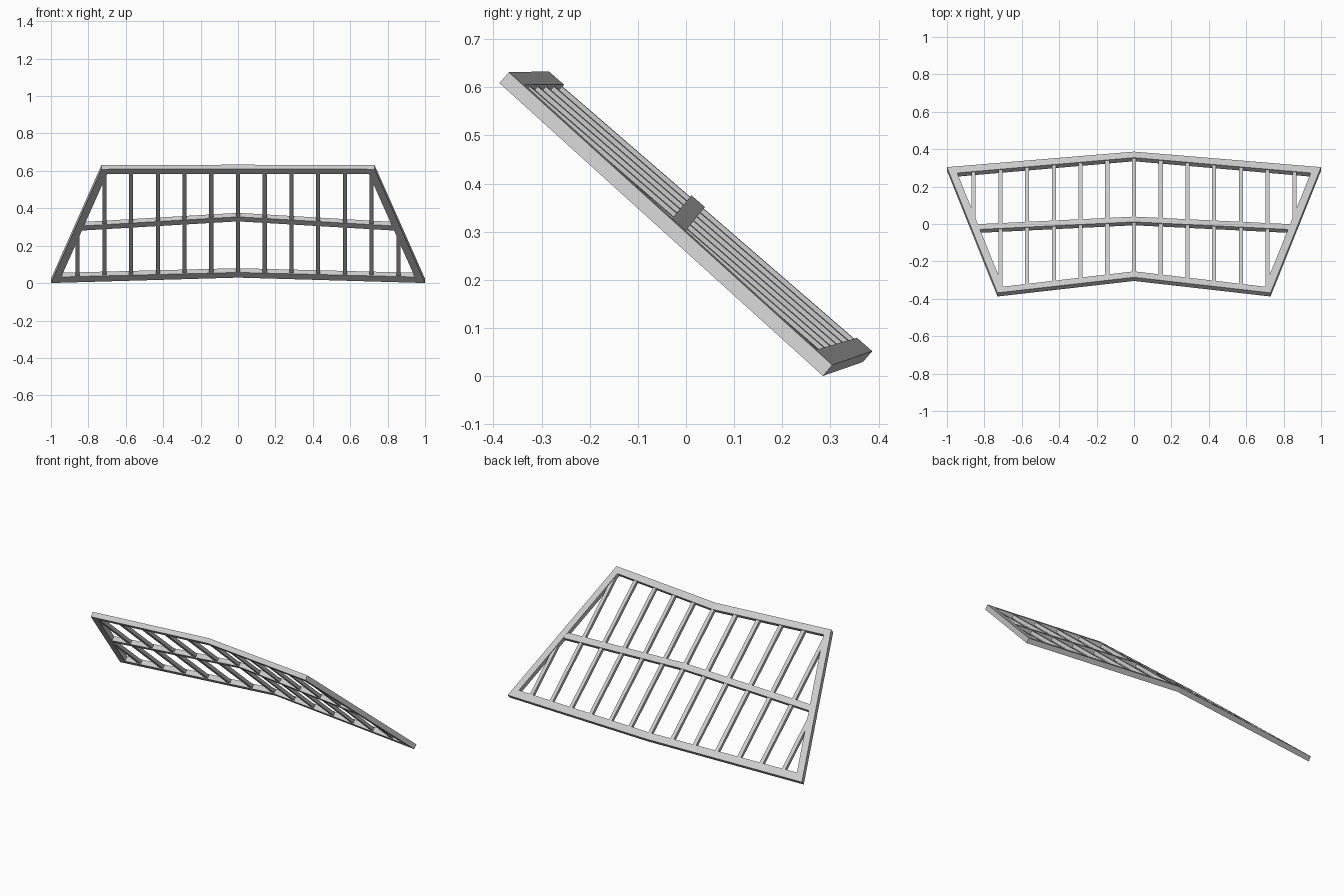
import bpy
import bmesh

cube = bpy.data.objects.get("Cube")
if cube:
    bpy.data.objects.remove(cube, do_unlink=True)

grey = bpy.data.materials.new("light_grey")
grey.use_nodes = True
colour = (0.6, 0.6, 0.6, 1)
grey.diffuse_color = colour
grey.node_tree.nodes["Principled BSDF"].inputs["Base Color"].default_value = colour


def on_slope(x, y, depth):
    """Point at a depth below the sloping top plane of the left half."""
    z = 0.633 - 0.8646 * (y + 0.285) - 0.1007 * x
    return (x, y - 0.652 * depth, z - 0.754 * depth)


def beam(name, outline, top=0.0, bottom=0.03):
    """Slab following an outline on the slope, mirrored across the ridge."""
    bm = bmesh.new()
    upper = [bm.verts.new(on_slope(x, y, top)) for x, y in outline]
    lower = [bm.verts.new(on_slope(x, y, bottom)) for x, y in outline]
    bm.faces.new(upper)
    bm.faces.new(lower[::-1])
    n = len(outline)
    for i in range(n):
        j = (i + 1) % n
        # leave the ridge joint open so the two halves weld together
        if outline[i][0] > 0 or outline[j][0] > 0:
            bm.faces.new((upper[j], upper[i], lower[i], lower[j]))
    bmesh.ops.recalc_face_normals(bm, faces=bm.faces)
    if bm.faces[0].normal.z < 0:
        bmesh.ops.reverse_faces(bm, faces=bm.faces)
    mesh = bpy.data.meshes.new(name)
    bm.to_mesh(mesh)
    bm.free()
    mesh.materials.append(grey)
    obj = bpy.data.objects.new(name, mesh)
    bpy.context.collection.objects.link(obj)
    mirror = obj.modifiers.new("Mirror", "MIRROR")
    mirror.use_axis[0] = True
    return obj


# Mitred outer frame corners (x, y) of one half
front_mid, front_mid_in = (0, -0.285), (0, -0.253)
back_mid, back_mid_in = (0, 0.387), (0, 0.355)
front_corner, front_in = (0.73, -0.368), (0.70, -0.335)
back_corner, back_in = (1.0, 0.304), (0.945, 0.273)

beam("front_rail", [front_mid, front_corner, front_in, front_mid_in])
beam("back_rail", [back_mid_in, back_in, back_corner, back_mid])
beam("side_rails", [front_corner, back_corner, back_in, front_in])

# Middle cross rail, running into the side rails
beam("middle_rail", [(0, 0.012), (0.84, -0.029), (0.85, -0.001), (0, 0.04)], 0.001, 0.029)


def along(a, b, x):
    return a[1] + (b[1] - a[1]) * (x - a[0]) / (b[0] - a[0])


def front_end(x):
    return max(along(front_mid_in, front_in, x), along(front_in, back_in, x)) - 0.01


def back_end(x):
    return along(back_mid_in, back_in, x) + 0.01


# Evenly spaced slats, the outer ones stopping at the side rails
for k in range(7):
    x0, x1 = max(k / 7 - 0.011, 0), k / 7 + 0.011
    beam(f"slat_{k}", [(x0, front_end(x0)), (x1, front_end(x1)),
                       (x1, back_end(x1)), (x0, back_end(x0))], 0.005, 0.025)
